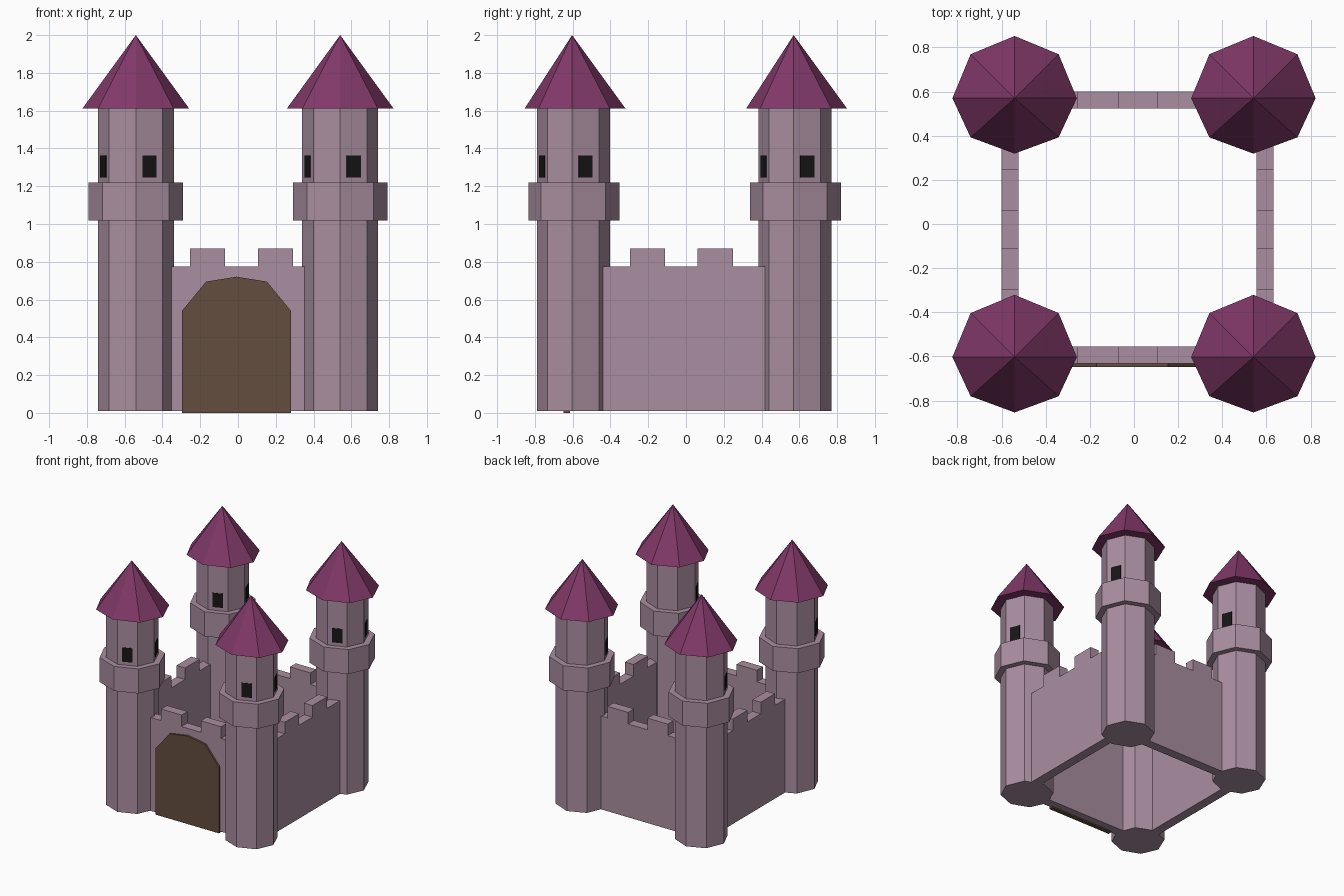
import bpy, bmesh, math
from mathutils import Matrix, Vector

if "Cube" in bpy.data.objects:
    bpy.data.objects.remove(bpy.data.objects["Cube"])


def material(name, rgb):
    m = bpy.data.materials.new(name)
    m.diffuse_color = (*rgb, 1)
    m.use_nodes = True
    m.node_tree.nodes["Principled BSDF"].inputs["Base Color"].default_value = m.diffuse_color
    return m


STONE = material("stone", (0.40, 0.27, 0.35))
ROOF = material("roof_purple", (0.22, 0.04, 0.14))
WOOD = material("wood_brown", (0.13, 0.075, 0.05))
BLACK = material("window_black", (0.008, 0.008, 0.008))


def finish(name, bm, mat):
    bmesh.ops.recalc_face_normals(bm, faces=bm.faces)
    me = bpy.data.meshes.new(name)
    bm.to_mesh(me)
    bm.free()
    me.materials.append(mat)
    return me


def place(name, me, loc=(0, 0, 0)):
    ob = bpy.data.objects.new(name, me)
    ob.location = loc
    bpy.context.collection.objects.link(ob)
    return ob


def flatten_front(bm, factor):
    # the towers are slightly flatter on their front half
    for v in bm.verts:
        if v.co.y < -1e-5:
            v.co.y *= factor


def octagon(name, r1, r2, z0, z1, mat, factor):
    bm = bmesh.new()
    bmesh.ops.create_cone(bm, cap_ends=True, segments=8, radius1=r1, radius2=r2, depth=z1 - z0,
                          matrix=Matrix.Translation((0, 0, (z0 + z1) / 2)))
    # put a corner exactly on the x axis
    v = max(bm.verts, key=lambda p: p.co.xy.length)
    turn = -math.atan2(v.co.y, v.co.x)
    bmesh.ops.rotate(bm, verts=bm.verts, matrix=Matrix.Rotation(turn, 3, 'Z'))
    flatten_front(bm, factor)
    return finish(name, bm, mat)


def add_box(bm, lo, hi, transform=Matrix()):
    lo, hi = Vector(lo), Vector(hi)
    m = transform @ Matrix.Translation((lo + hi) / 2) @ Matrix.Diagonal((*(hi - lo), 1))
    bmesh.ops.create_cube(bm, size=1, matrix=m)


# Tower parts, shared by all four towers
shaft = octagon("tower_shaft", 0.201, 0.201, 0.01, 1.63, STONE, 0.925)
collar = octagon("tower_collar", 0.25, 0.25, 1.019, 1.22, STONE, 0.925)
roof = octagon("tower_roof", 0.282, 0.0, 1.612, 2.0, ROOF, 0.89)

# Three windows per tower, on alternate faces
bm = bmesh.new()
for deg in (22.5, 202.5, 292.5):
    add_box(bm, (0.17, -0.04, 1.247), (0.189, 0.04, 1.363),
            Matrix.Rotation(math.radians(deg), 4, 'Z'))
flatten_front(bm, 0.925)
windows = finish("tower_windows", bm, BLACK)

for side, x in (("left", -0.541), ("right", 0.541)):
    for end, y in (("front", -0.603), ("back", 0.57)):
        for part, me in (("shaft", shaft), ("collar", collar), ("roof", roof), ("windows", windows)):
            place(f"{end}_{side}_tower_{part}", me, (x, y, 0))


# Walls with two merlons each, outline extruded through the wall thickness
def wall(name, along_x, start, stop, near, far, merlons):
    low, high = 0.775, 0.87
    outline = [(start, 0.01), (start, low)]
    for a, b in merlons:
        outline += [(a, low), (a, high), (b, high), (b, low)]
    outline += [(stop, low), (stop, 0.01)]
    bm = bmesh.new()
    face = bm.faces.new([bm.verts.new((s, near, z) if along_x else (near, s, z)) for s, z in outline])
    ext = bmesh.ops.extrude_face_region(bm, geom=[face])
    d = far - near
    bmesh.ops.translate(bm, vec=(0, d, 0) if along_x else (d, 0, 0),
                        verts=[g for g in ext["geom"] if isinstance(g, bmesh.types.BMVert)])
    place(name, finish(name, bm, STONE))


x_merlons = ((-0.255, -0.07), (0.105, 0.29))
y_merlons = ((-0.296, -0.112), (0.062, 0.25))
wall("front_wall", True, -0.39, 0.39, -0.632, -0.555, x_merlons)
wall("back_wall", True, -0.39, 0.39, 0.523, 0.60, x_merlons)
wall("left_wall", False, -0.47, 0.46, -0.60, -0.523, y_merlons)
wall("right_wall", False, -0.47, 0.46, 0.555, 0.632, y_merlons)

# Arched gate on the front wall
half = [(-0.296, 0), (-0.296, 0.541), (-0.169, 0.695), (-0.008, 0.721)]
arch = half + [(-0.016 - x, z) for x, z in reversed(half[:-1])]
bm = bmesh.new()
face = bm.faces.new([bm.verts.new((x, -0.648, z)) for x, z in arch])
ext = bmesh.ops.extrude_face_region(bm, geom=[face])
bmesh.ops.translate(bm, vec=(0, 0.033, 0),
                    verts=[g for g in ext["geom"] if isinstance(g, bmesh.types.BMVert)])
place("gate", finish("gate", bm, WOOD))
